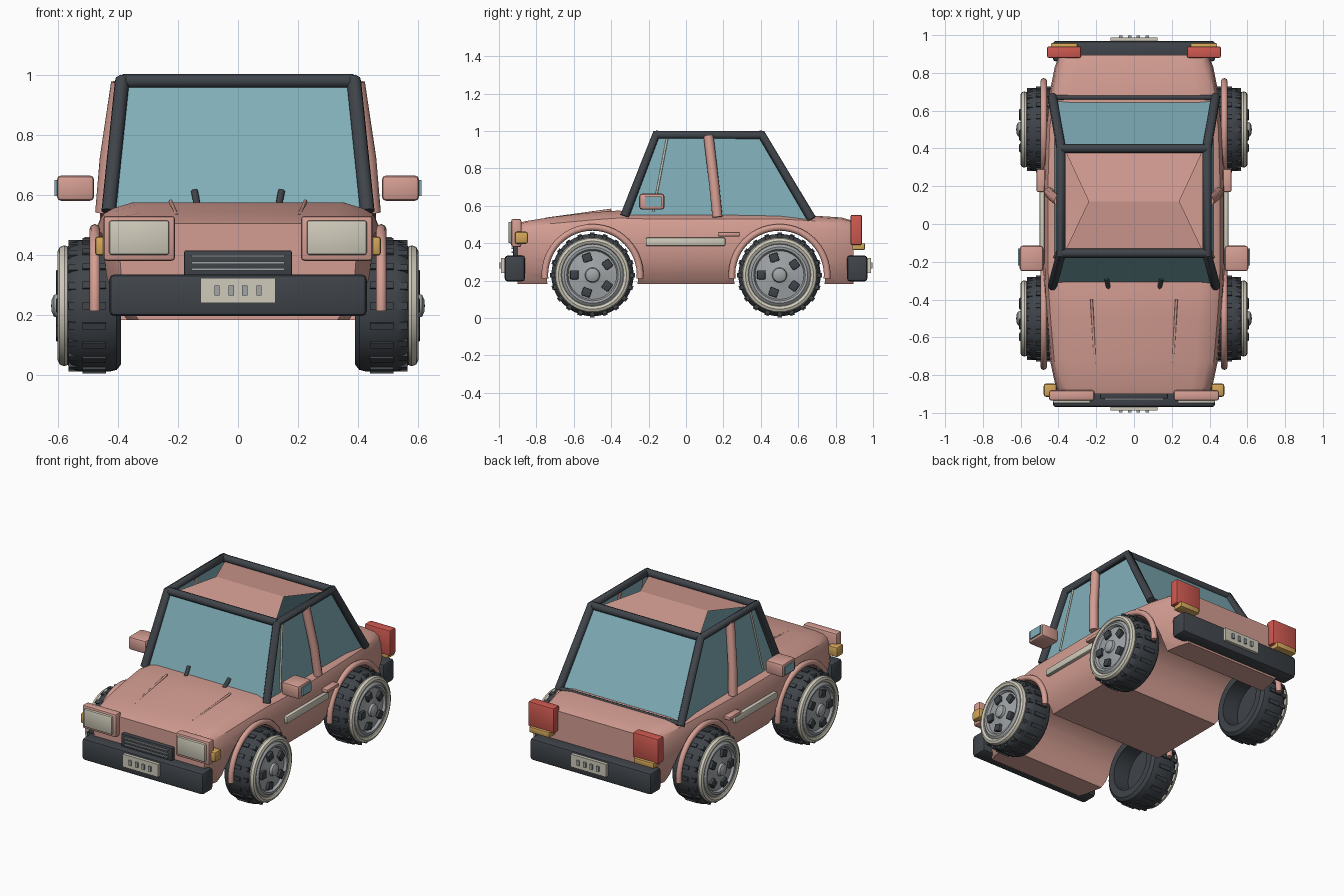
import bpy, bmesh, math
from mathutils import Matrix, Vector

if "Cube" in bpy.data.objects:
    bpy.data.objects.remove(bpy.data.objects["Cube"])


def mat(name, r, g, b):
    m = bpy.data.materials.new(name)
    m.diffuse_color = (r, g, b, 1)
    m.use_nodes = True
    m.node_tree.nodes["Principled BSDF"].inputs["Base Color"].default_value = m.diffuse_color
    return m


PINK = mat("dusty pink paint", .66, .34, .29)
GLASS = mat("blue glass", .22, .43, .49)
DARK = mat("dark rubber", .05, .058, .068)
CREAM = mat("cream trim", .62, .59, .49)
GREY = mat("grey metal", .36, .38, .39)
RED = mat("red lamp", .62, .1, .08)
AMBER = mat("amber lamp", .65, .38, .1)


def smooth(ob, angle=35):
    bpy.ops.object.select_all(action='DESELECT')
    ob.select_set(True)
    bpy.context.view_layer.objects.active = ob
    bpy.ops.object.shade_smooth_by_angle(angle=math.radians(angle))


def finish(name, bm, material, shade=True):
    bmesh.ops.recalc_face_normals(bm, faces=bm.faces)
    me = bpy.data.meshes.new(name)
    bm.to_mesh(me)
    bm.free()
    me.materials.append(material)
    ob = bpy.data.objects.new(name, me)
    bpy.context.collection.objects.link(ob)
    if shade:
        smooth(ob)
    return ob


def add_box(bm, lo, hi, bevel=0.0, turn=None):
    lo, hi = Vector(lo), Vector(hi)
    size = hi - lo
    m = Matrix.Translation((lo + hi) / 2) @ Matrix.Diagonal([abs(c) for c in size]).to_4x4()
    if turn:
        m = turn @ m
    tmp = bmesh.new()
    bmesh.ops.create_cube(tmp, size=1, matrix=m)
    if bevel:
        bmesh.ops.bevel(tmp, geom=tmp.edges[:], offset=bevel, segments=2,
                        profile=.5, affect='EDGES')
    me = bpy.data.meshes.new("tmp")
    tmp.to_mesh(me)
    tmp.free()
    bm.from_mesh(me)
    bpy.data.meshes.remove(me)


def box(name, lo, hi, material, bevel=0.0):
    bm = bmesh.new()
    add_box(bm, lo, hi, bevel)
    return finish(name, bm, material)


def tube(name, points, radius, material):
    cu = bpy.data.curves.new(name, 'CURVE')
    cu.dimensions = '3D'
    cu.bevel_depth = radius
    cu.bevel_resolution = 2
    cu.use_fill_caps = True
    sp = cu.splines.new('POLY')
    sp.points.add(len(points) - 1)
    for p, co in zip(sp.points, points):
        p.co = (*co, 1)
    src = bpy.data.objects.new(name, cu)
    bpy.context.collection.objects.link(src)
    bpy.context.view_layer.update()
    me = bpy.data.meshes.new_from_object(src.evaluated_get(bpy.context.evaluated_depsgraph_get()))
    bpy.data.objects.remove(src)
    me.materials.clear()
    me.materials.append(material)
    ob = bpy.data.objects.new(name, me)
    bpy.context.collection.objects.link(ob)
    smooth(ob, 50)
    return ob


def lathe(name, profile, side, y, z, material, closed=False, n=40):
    """Spin (radius, x) points around the wheel axle."""
    bm = bmesh.new()
    rings = []
    for r, x in profile:
        if r == 0:
            rings.append([bm.verts.new((side * x, y, z))] * n)
        else:
            rings.append([bm.verts.new((side * x, y + r * math.cos(2 * math.pi * k / n),
                                        z + r * math.sin(2 * math.pi * k / n))) for k in range(n)])
    pairs = list(zip(rings, rings[1:])) + ([(rings[-1], rings[0])] if closed else [])
    for a, b in pairs:
        for k in range(n):
            j = (k + 1) % n
            bm.faces.new(list(dict.fromkeys([a[k], a[j], b[j], b[k]])))
    return finish(name, bm, material)


# Body shell: stations of (y, half width, top height, hood crown)
stations = [(-.90, .395, .50, .005), (-.86, .415, .51, .008), (-.72, .445, .525, .015),
            (-.5, .465, .545, .02), (-.36, .475, .555, .02), (-.2, .48, .55, .005),
            (.2, .48, .55, .005), (.5, .47, .55, .005), (.68, .45, .54, .008),
            (.83, .42, .53, .008), (.895, .395, .515, .005)]
bm = bmesh.new()
loops = []
for y, w, t, c in stations:
    half = [(.84 * w, .182), (.93 * w, .24), (.985 * w, .32), (w, .40), (.985 * w, t - .06),
            (.95 * w, t - .02), (.88 * w, t), (.74 * w, t + c)]
    ring = half + [(-x, z) for x, z in reversed(half)]
    loops.append([bm.verts.new((x, y, z)) for x, z in ring])
for a, b in zip(loops, loops[1:]):
    for k in range(len(a)):
        j = (k + 1) % len(a)
        bm.faces.new((a[k], a[j], b[j], b[k]))
bm.faces.new(loops[0])
bm.faces.new(loops[-1])
body = finish("body", bm, PINK, False)

# Wheel wells cut right across the body
for y in (-.5, .5):
    bm = bmesh.new()
    bmesh.ops.create_cone(bm, cap_ends=True, segments=40, radius1=.245, radius2=.245, depth=1.4,
                          matrix=Matrix.Translation((0, y, .23)) @ Matrix.Rotation(math.pi / 2, 4, 'Y'))
    cutter = finish("well_cutter", bm, PINK, False)
    mod = body.modifiers.new("well", 'BOOLEAN')
    mod.operation = 'DIFFERENCE'
    mod.object = cutter
    mod.solver = 'EXACT'
    bpy.context.view_layer.objects.active = body
    bpy.ops.object.modifier_apply(modifier=mod.name)
    bpy.data.objects.remove(cutter)
smooth(body, 35)

# Cabin glass: four leaning panes
foot = [(.422, -.318, .54), (.422, .655, .53), (-.422, .655, .53), (-.422, -.318, .54)]
head = [(.378, -.155, .98), (.378, .40, .98), (-.378, .40, .98), (-.378, -.155, .98)]
bm = bmesh.new()
lo, hi = [[bm.verts.new(p) for p in ps] for ps in (foot, head)]
for k in range(4):
    j = (k + 1) % 4
    bm.faces.new((lo[k], lo[j], hi[j], hi[k]))
finish("windows", bm, GLASS, False)

# Roof: two panels meeting at a shorter ridge
bm = bmesh.new()
ridge = [bm.verts.new((x, .12, 1.003)) for x in (-.24, .24)]
for y in (-.155, .40):
    edge = [bm.verts.new((x, y, .965)) for x in (-.37, .37)]
    bm.faces.new((edge[0], edge[1], ridge[1], ridge[0]))
roof = finish("roof", bm, PINK, False)
if roof.data.polygons[0].normal.z < 0:
    roof.data.flip_normals()

# Cabin frame
for y in (-.155, .40):
    tube("roof_cross_rail", [(-.385, y, .98), (.385, y, .98)], .024, DARK)
tube("rear_window_sill", [(-.42, .67, .54), (.42, .67, .54)], .014, DARK)

for s in (-1, 1):
    tube("side_frame", [(s * .432, -.328, .545), (s * .387, -.16, .98),
                        (s * .387, .405, .98), (s * .432, .672, .53)], .025, DARK)
    tube("door_pillar", [(s * .45, .168, .54), (s * .435, .15, .72), (s * .397, .12, .975)], .027, PINK)
    tube("window_divider", [(s * .422, -.175, .57), (s * .384, -.10, .965)], .006, CREAM)
    tube("wiper", [(s * .135, -.34, .56), (s * .145, -.29, .612)], .012, DARK)
    tube("hood_crease", [(s * .205, -.75, .53), (s * .225, -.40, .578)], .007, PINK)
    # Mirrors, trim and handles
    box("mirror", (s * .48, -.25, .58), (s * .605, -.115, .665), PINK, .015)
    box("mirror_glass", (s * .604, -.22, .597), (s * .613, -.13, .65), GLASS)
    box("side_trim", (s * .465, -.215, .385), (s * .50, .21, .43), CREAM, .008)
    box("door_handle", (s * .465, .17, .437), (s * .515, .29, .46), PINK, .006)
    # Lamps
    box("headlight_housing", (s * .21, -.935, .38), (s * .45, -.88, .53), PINK, .012)
    box("headlight", (s * .23, -.95, .40), (s * .43, -.92, .515), CREAM, .008)
    box("indicator", (s * .41, -.915, .397), (s * .478, -.845, .462), AMBER, .012)
    box("tail_lamp", (s * .28, .88, .39), (s * .46, .94, .552), RED, .008)
    box("tail_indicator", (s * .30, .89, .365), (s * .44, .957, .40), AMBER, .005)

# Grille
box("grille", (-.18, -.925, .325), (.18, -.87, .415), DARK, .006)
for z in (.352, .374, .396):
    box("grille_bar", (-.155, -.933, z - .004), (.155, -.92, z + .004), GREY)

# Bumpers with blank plates and marks
for s in (-1, 1):
    box("bumper", (-.43, s * .86, .195), (.43, s * .97, .335), DARK, .018)
    box("plate", (-.125, s * .96, .24), (.125, s * .988, .322), CREAM)
    for x in (-.07, -.023, .023, .07):
        box("plate_mark", (x - .009, s * .985, .265), (x + .009, s * .997, .297), GREY)

# Wheels and arch flares
tyre = [(.15, .39), (.195, .39), (.214, .405), (.22, .43), (.22, .53), (.212, .555),
        (.195, .572), (.15, .575)]
for s in (-1, 1):
    for y in (-.5, .5):
        z = .23
        arc = [math.radians(-4 + 188 * k / 28) for k in range(29)]
        tube("arch_flare", [(s * .478, y + .255 * math.cos(a), z + .255 * math.sin(a)) for a in arc],
             .018, PINK)
        lathe("tyre", tyre, s, y, z, DARK, True)
        wall = [(.182 + .02 * math.cos(k * math.pi / 4), .58 + .022 * math.sin(k * math.pi / 4))
                for k in range(8)]
        lathe("whitewall", wall, s, y, z, CREAM, True)
        lathe("rim", [(.165, .52), (.165, .59), (.15, .602), (.138, .60), (.13, .585),
                      (.06, .595), (.04, .60), (.036, .615), (.02, .622), (0, .624)], s, y, z, GREY)
        lathe("rim_back", [(0, .50), (.155, .50)], s, y, z, DARK)
        holes, treads = bmesh.new(), bmesh.new()
        for k in range(5):
            turn = Matrix.Translation((0, y, z)) @ Matrix.Rotation(k * math.tau / 5 + .3, 4, 'X')
            add_box(holes, (s * .58, -.024, .075), (s * .608, .024, .12), .005, turn)
        for k in range(20):
            turn = Matrix.Translation((0, y, z)) @ Matrix.Rotation(k * math.tau / 20, 4, 'X')
            add_box(treads, (s * .44, -.012, .21), (s * .52, .012, .227), 0, turn)
            add_box(treads, (s * .535, -.012, .195), (s * .566, .012, .219), 0, turn)
        finish("rim_slots", holes, DARK)
        finish("tyre_treads", treads, DARK, False)
